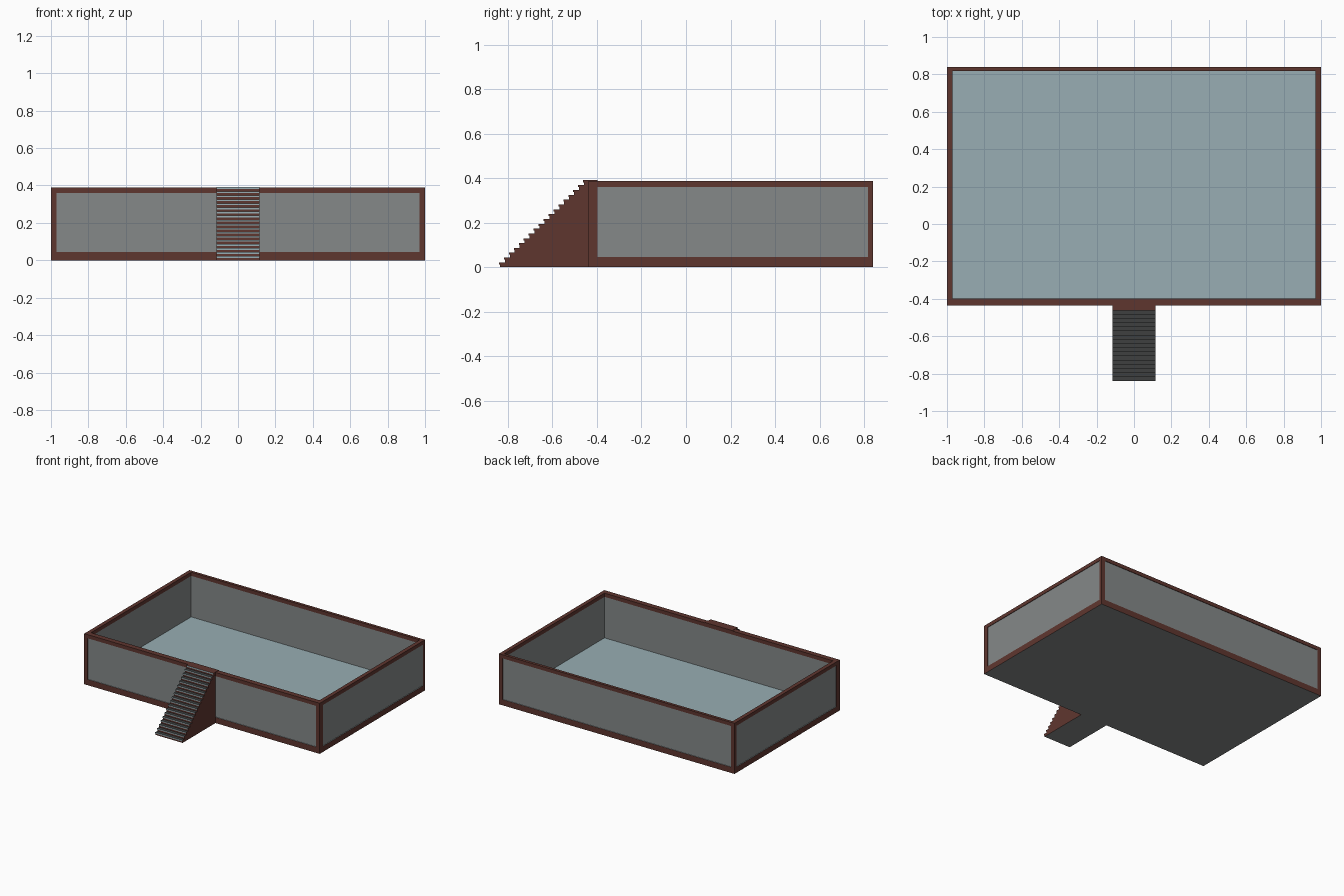
import bpy, bmesh

if "Cube" in bpy.data.objects:
    bpy.data.objects.remove(bpy.data.objects["Cube"])


def colour(name, r, g, b):
    def lin(v):
        v /= 255
        return v / 12.92 if v <= 0.04045 else ((v + 0.055) / 1.055) ** 2.4
    m = bpy.data.materials.new(name)
    m.diffuse_color = (lin(r), lin(g), lin(b), 1)
    m.use_nodes = True
    m.node_tree.nodes["Principled BSDF"].inputs["Base Color"].default_value = m.diffuse_color
    return m


BROWN = colour("brown frame", 95, 54, 47)
GREY = colour("grey panel", 133, 137, 137)
BLUE = colour("pale blue floor", 152, 174, 179)
DARK = colour("dark tread", 62, 64, 64)


def finish(name, bm, mats, rule=None):
    bmesh.ops.recalc_face_normals(bm, faces=bm.faces)
    bm.normal_update()
    if rule:
        for f in bm.faces:
            f.material_index = rule(f.normal)
    me = bpy.data.meshes.new(name)
    bm.to_mesh(me)
    bm.free()
    for m in mats:
        me.materials.append(m)
    ob = bpy.data.objects.new(name, me)
    bpy.context.collection.objects.link(ob)
    return ob


def add_box(bm, x0, x1, y0, y1, z0, z1):
    verts = bmesh.ops.create_cube(bm, size=1)["verts"]
    for v in verts:
        v.co = ((x0 + x1) / 2 + v.co.x * (x1 - x0),
                (y0 + y1) / 2 + v.co.y * (y1 - y0),
                (z0 + z1) / 2 + v.co.z * (z1 - z0))


def box(name, dims, mats, rule=None):
    bm = bmesh.new()
    add_box(bm, *dims)
    return finish(name, bm, mats, rule)


# main dimensions: outer and inner wall lines, frame heights
XO, XI = 1.0, 0.97
YF, YFI, YBI, YB = -0.437, -0.397, 0.818, 0.84
ZB, ZR, ZT = 0.045, 0.36, 0.388
REC = 0.004

# base slab: brown edge, blue floor above, grey underside
box("base_floor", (-XO, XO, YF, YB, 0, ZB), [BROWN, BLUE, GREY],
    lambda n: 1 if n.z > 0.5 else 2 if n.z < -0.5 else 0)

# corner posts
for side, xa, xb in (("left", -XO, -XI), ("right", XI, XO)):
    box("front_post_" + side, (xa, xb, YF, YFI, ZB, ZR), [BROWN])
    box("back_post_" + side, (xa, xb, YBI, YB, ZB, ZR), [BROWN])

# top rim rails
box("front_rail", (-XO, XO, YF, YFI, ZR, ZT), [BROWN])
box("back_rail", (-XO, XO, YBI, YB, ZR, ZT), [BROWN])
box("left_rail", (-XO, -XI, YFI, YBI, ZR, ZT), [BROWN])
box("right_rail", (XI, XO, YFI, YBI, ZR, ZT), [BROWN])

# wall panels, flush inside and slightly recessed outside
box("front_panel", (-XI, XI, YF + REC, YFI, ZB, ZR), [GREY])
box("back_panel", (-XI, XI, YBI, YB - REC, ZB, ZR), [GREY])
box("left_panel", (-XO + REC, -XI, YFI, YBI, ZB, ZR), [GREY])
box("right_panel", (XI, XO - REC, YFI, YBI, ZB, ZR), [GREY])

# staircase body: stepped profile extruded across its width
N, W, Y0, Y1 = 18, 0.115, -0.836, -0.458
run, rise, board = (Y1 - Y0) / (N - 1), 0.39 / N, 0.009
profile = [(Y0, 0)]
for i in range(N):
    y = Y0 + i * run
    profile.append((y, (i + 1) * rise - board))
    profile.append((y + run if i < N - 1 else YF, (i + 1) * rise - board))
profile.append((YF, 0))
bm = bmesh.new()
face = bm.faces.new([bm.verts.new((-W, y, z)) for y, z in profile])
ext = bmesh.ops.extrude_face_region(bm, geom=[face])["geom"]
for v in ext:
    if isinstance(v, bmesh.types.BMVert):
        v.co.x = W
finish("stair_body", bm, [BROWN, GREY], lambda n: 1 if n.z < -0.5 else 0)

# tread boards: dark top, pale front edge, brown ends
bm = bmesh.new()
for i in range(N - 1):
    y = Y0 + i * run
    add_box(bm, -W, W, y - 0.004, y + run, (i + 1) * rise - board, (i + 1) * rise)
finish("stair_treads", bm, [BROWN, DARK, BLUE],
       lambda n: 1 if n.z > 0.5 else 2 if n.y < -0.5 else 0)

# landing that laps over the front rail
box("stair_landing", (-W, W, Y1 - 0.004, YFI, 0.39 - board, 0.391), [BROWN, BLUE],
    lambda n: 1 if n.y < -0.5 else 0)
